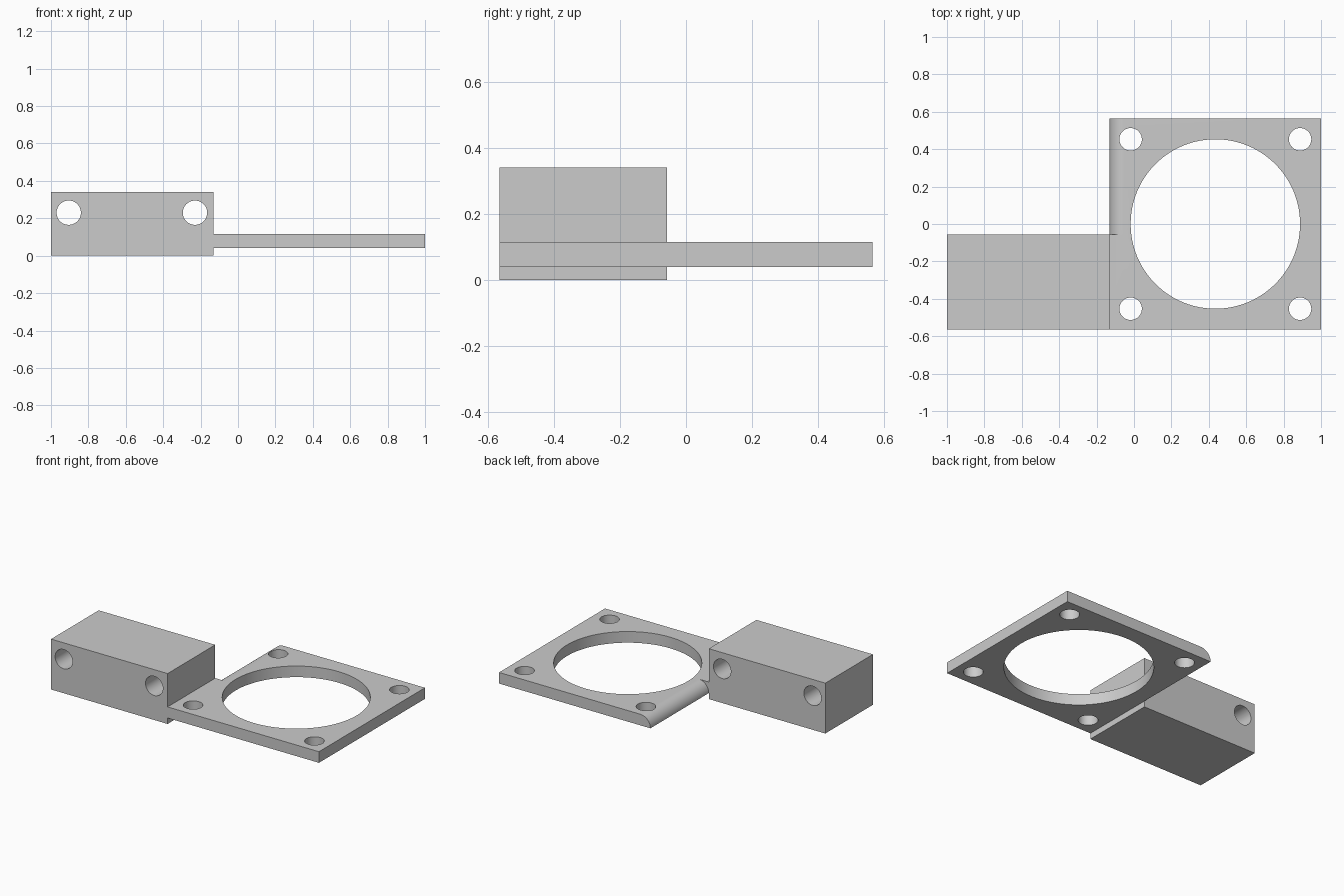
import bpy
import math

default = bpy.data.objects.get("Cube")
if default:
    bpy.data.objects.remove(default, do_unlink=True)

grey = bpy.data.materials.new("plain_grey")
grey.use_nodes = True
colour = (0.6, 0.6, 0.6, 1)
grey.diffuse_color = colour
grey.node_tree.nodes["Principled BSDF"].inputs["Base Color"].default_value = colour

FRONT, BACK = -0.565, 0.565
BLOCK_BACK = -0.057
LEFT, SEAM, RIGHT = -1.0, -0.13, 1.0
PLATE_LOW, PLATE_TOP = 0.04, 0.115
CENTRE = (SEAM + RIGHT) / 2


def extrude_y(name, profile, y0, y1):
    """Solid from an x-z outline swept along y."""
    n = len(profile)
    verts = [(x, y, z) for y in (y0, y1) for x, z in profile]
    faces = [list(range(n)), list(range(2 * n - 1, n - 1, -1))]
    faces += [(i, i + n, (i + 1) % n + n, (i + 1) % n) for i in range(n)]
    mesh = bpy.data.meshes.new(name)
    mesh.from_pydata(verts, [], faces)
    mesh.materials.append(grey)
    obj = bpy.data.objects.new(name, mesh)
    bpy.context.collection.objects.link(obj)
    return obj


def rectangle(x0, x1, z0, z1):
    return [(x0, z0), (x1, z0), (x1, z1), (x0, z1)]


def boolean(target, other, operation):
    mod = target.modifiers.new(operation.title(), "BOOLEAN")
    mod.operation = operation
    mod.solver = "EXACT"
    mod.object = other
    bpy.context.view_layer.objects.active = target
    bpy.ops.object.modifier_apply(modifier=mod.name)
    bpy.data.objects.remove(other, do_unlink=True)


def drill(target, radius, location, sides, along_y=False):
    turn = (math.pi / 2, 0, 0) if along_y else (0, 0, 0)
    bpy.ops.mesh.primitive_cylinder_add(vertices=sides, radius=radius, depth=2,
                                        location=location, rotation=turn)
    cutter = bpy.context.object
    cutter.hide_render = True
    cutter.data.materials.append(grey)
    boolean(target, cutter, "DIFFERENCE")


# Plate: rounded upper edge behind the block, square edge beside it
radius = PLATE_TOP - PLATE_LOW
steps = 16
arc = [(SEAM + radius * (1 - math.cos(a)), PLATE_LOW + radius * math.sin(a))
       for a in (math.pi / 2 * i / steps for i in range(steps, -1, -1))]
rounded = [(RIGHT, PLATE_LOW), (RIGHT, PLATE_TOP)] + arc
bracket = extrude_y("fan_bracket", rounded, FRONT, BACK)

# Mounting block and the square-edged strip join the plate
strip = extrude_y("square_strip", rectangle(SEAM - 0.1, SEAM + radius, PLATE_LOW, PLATE_TOP),
                  FRONT, BLOCK_BACK)
boolean(bracket, strip, "UNION")
block = extrude_y("mounting_block", rectangle(LEFT, SEAM, 0, 0.34), FRONT, BLOCK_BACK)
boolean(bracket, block, "UNION")

# Large opening and four screw holes through the plate
reach = 0.453
drill(bracket, reach, (CENTRE, 0, 0), 96)
for sx in (-1, 1):
    for sy in (-1, 1):
        drill(bracket, 0.06, (CENTRE + sx * reach, sy * reach, 0), 48)

# Two bolt holes through the block
for x in (-0.905, -0.23):
    drill(bracket, 0.065, (x, -0.3, 0.23), 48, along_y=True)

# Smooth bores and rounded edge, sharp corners elsewhere
bpy.ops.object.select_all(action="DESELECT")
bracket.select_set(True)
bpy.context.view_layer.objects.active = bracket
bpy.ops.object.shade_smooth_by_angle(angle=math.radians(25))
